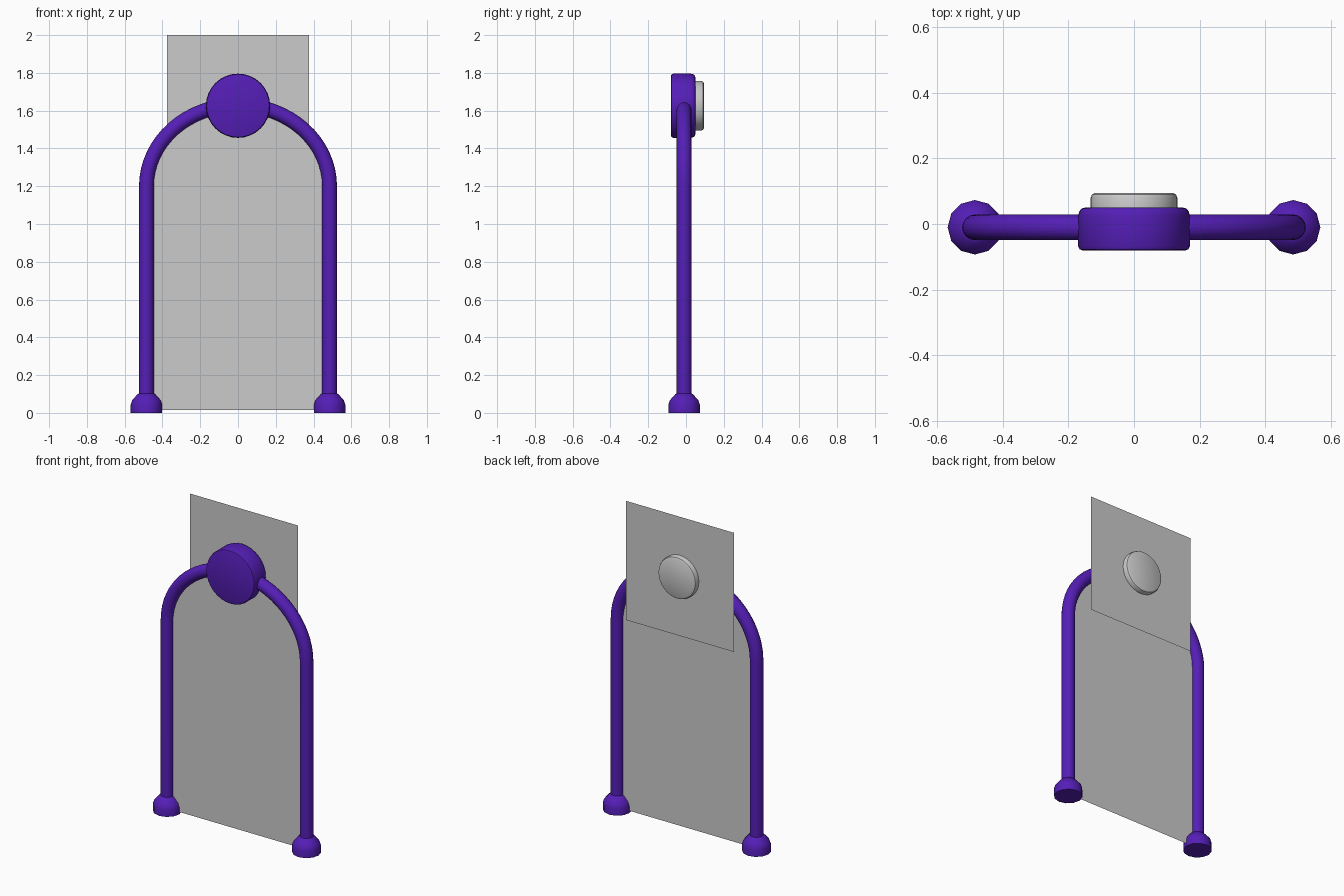
import bpy, math
from math import sin, cos, pi, radians
from mathutils import Matrix

if "Cube" in bpy.data.objects:
    bpy.data.objects.remove(bpy.data.objects["Cube"])

purple = bpy.data.materials.new("purple_paint")
purple.diffuse_color = (0.09, 0.013, 0.47, 1)
purple.use_nodes = True
purple.node_tree.nodes["Principled BSDF"].inputs["Base Color"].default_value = purple.diffuse_color


def add_mesh(name, verts, faces, mat=None, smooth=None):
    me = bpy.data.meshes.new(name)
    me.from_pydata(verts, [], faces)
    ob = bpy.data.objects.new(name, me)
    bpy.context.collection.objects.link(ob)
    if mat:
        me.materials.append(mat)
    if smooth:
        bpy.ops.object.select_all(action='DESELECT')
        ob.select_set(True)
        bpy.context.view_layer.objects.active = ob
        bpy.ops.object.shade_smooth_by_angle(angle=radians(smooth))
    return ob


def lathe(name, profile, sides, matrix, mat=None, smooth=40):
    """Revolve (radius, height) points around z, cap both ends."""
    verts = [matrix @ Matrix.Rotation(2 * pi * i / sides, 4, 'Z') @ Matrix.Translation((r, 0, h)).to_translation()
             for r, h in profile for i in range(sides)]
    faces = [(k * sides + i, k * sides + (i + 1) % sides,
              (k + 1) * sides + (i + 1) % sides, (k + 1) * sides + i)
             for k in range(len(profile) - 1) for i in range(sides)]
    last = (len(profile) - 1) * sides
    faces += [tuple(reversed(range(sides))), tuple(range(last, last + sides))]
    return add_mesh(name, verts, faces, mat, smooth)


# Arch centreline: straight legs joined by a slightly flattened half ellipse
Y, HALF, SPRING, RISE = -0.01, 0.485, 1.2, 0.43
arc = [(HALF * cos(pi * i / 32), Y, SPRING + RISE * sin(pi * i / 32)) for i in range(33)]

# Tubular frame
path = [(HALF, Y, 0.04)] + arc + [(-HALF, Y, 0.04)]
R, SIDES = 0.039, 16
verts = []
for k, (x, y, z) in enumerate(path):
    a, b = path[max(k - 1, 0)], path[min(k + 1, len(path) - 1)]
    tx, tz = b[0] - a[0], b[2] - a[2]
    if k in (1, len(path) - 2):      # keep legs straight at the springing
        tx, tz = 0, 1 if k == 1 else -1
    n = math.hypot(tx, tz)
    for i in range(SIDES):
        c, s = R * cos(2 * pi * i / SIDES), R * sin(2 * pi * i / SIDES)
        verts.append((x + c * tz / n, y + s, z - c * tx / n))
faces = [(k * SIDES + i, k * SIDES + (i + 1) % SIDES,
          (k + 1) * SIDES + (i + 1) % SIDES, (k + 1) * SIDES + i)
         for k in range(len(path) - 1) for i in range(SIDES)]
add_mesh("arch_tube", verts, faces, purple, 50)

# Feet
foot = [(0.083, 0), (0.083, 0.045), (0.076, 0.066), (0.046, 0.1), (0.036, 0.104)]
for side, x in (("left", -HALF), ("right", HALF)):
    lathe(f"{side}_foot", foot, 12, Matrix.Translation((x, Y, 0)), purple)

# Round hub on the crown; the lathe axis points to +y
hub = Matrix.Translation((0, 0, 1.626)) @ Matrix.Rotation(-pi / 2, 4, 'X')
lathe("hub_disc", [(0.158, -0.08), (0.166, -0.077), (0.17, -0.068), (0.17, 0.025),
                   (0.167, 0.038), (0.16, 0.047), (0.15, 0.05)], 32, hub, purple)
# Grey lamp cap behind it
lathe("rear_cap", [(0.132, 0.045), (0.132, 0.08), (0.128, 0.09), (0.118, 0.095)], 32, hub)

# Thin sheets: one fills the arch, one square hangs behind the hub
door = [(HALF, Y, 0.015)] + arc + [(-HALF, Y, 0.015)]
add_mesh("arch_sheet", door, [tuple(range(len(door)))])
add_mesh("square_sheet", [(x, 0.06, z) for x, z in
         ((-0.375, 1.25), (0.375, 1.25), (0.375, 2.0), (-0.375, 2.0))], [(0, 1, 2, 3)])
